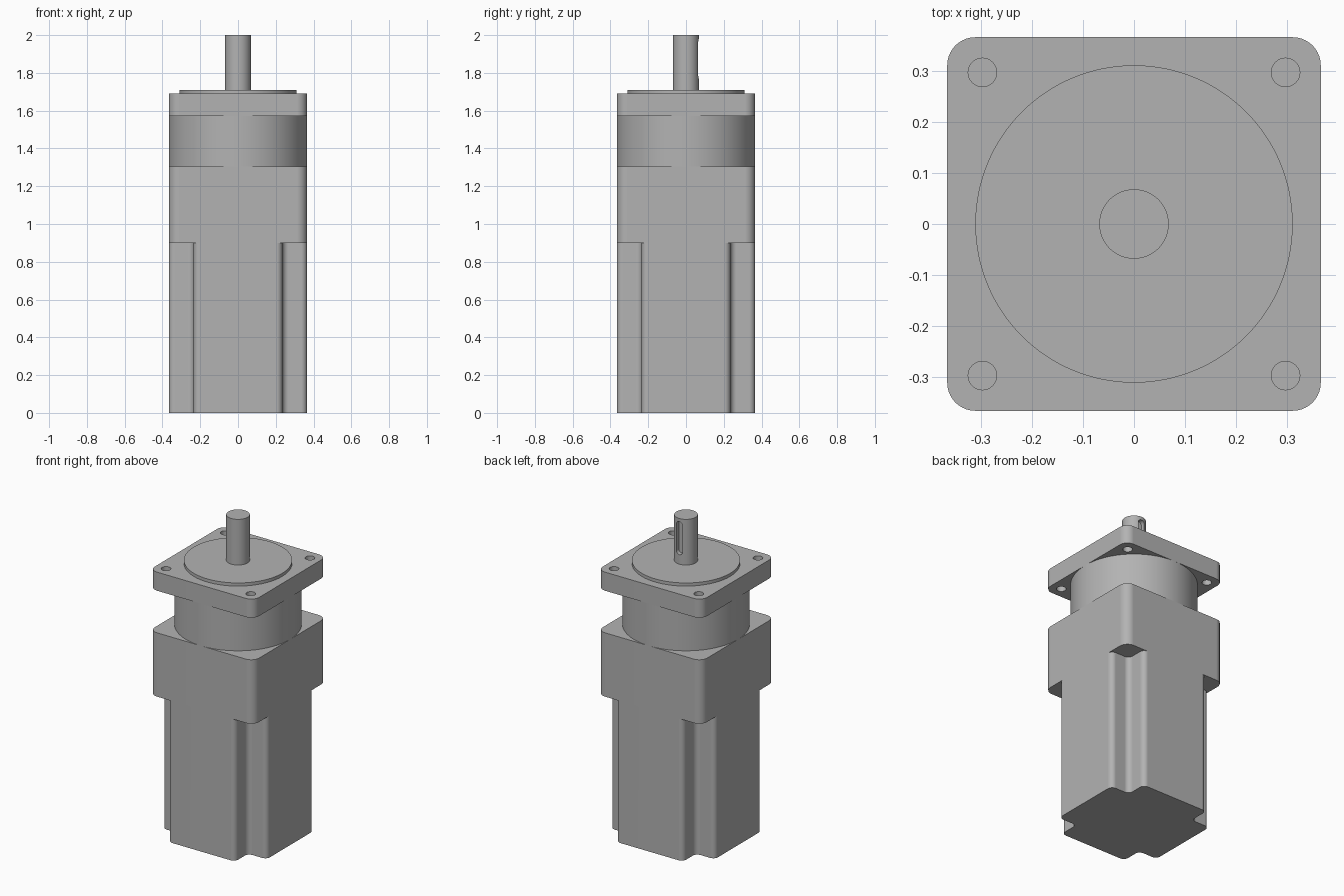
import bpy, bmesh, math
from mathutils import Vector

cube = bpy.data.objects.get("Cube")
if cube:
    bpy.data.objects.remove(cube, do_unlink=True)

HALF = 0.366      # half width of the housing
NOTCH = 0.235     # where the corner notches begin

grey = bpy.data.materials.new("machined_grey")
grey.use_nodes = True
grey.diffuse_color = (0.45, 0.45, 0.45, 1)
grey.node_tree.nodes["Principled BSDF"].inputs["Base Color"].default_value = grey.diffuse_color


def rounded(points, radius, steps=10):
    """Round every right-angled corner of a 2D outline."""
    out = []
    for i, p in enumerate(points):
        p = Vector(p)
        a = (Vector(points[i - 1]) - p).normalized() * radius
        b = (Vector(points[(i + 1) % len(points)]) - p).normalized() * radius
        for k in range(steps + 1):
            t = k / steps * math.pi / 2
            out.append(p + a * (1 - math.sin(t)) + b * (1 - math.cos(t)))
    return out


def circle(radius, count, cx=0, cy=0):
    return [Vector((cx + radius * math.cos(math.tau * i / count),
                    cy + radius * math.sin(math.tau * i / count))) for i in range(count)]


def prism(name, outline, z0, z1):
    """Extrude an outline from z0 up to z1."""
    bm = bmesh.new()
    base = bm.faces.new([bm.verts.new((p.x, p.y, z0)) for p in outline])
    top = bmesh.ops.extrude_face_region(bm, geom=[base])["geom"]
    bmesh.ops.translate(bm, vec=(0, 0, z1 - z0),
                        verts=[v for v in top if isinstance(v, bmesh.types.BMVert)])
    bmesh.ops.recalc_face_normals(bm, faces=bm.faces)
    mesh = bpy.data.meshes.new(name)
    bm.to_mesh(mesh)
    bm.free()
    mesh.materials.append(grey)
    obj = bpy.data.objects.new(name, mesh)
    bpy.context.collection.objects.link(obj)
    return obj


def activate(obj):
    bpy.ops.object.select_all(action="DESELECT")
    obj.select_set(True)
    bpy.context.view_layer.objects.active = obj


def cut(obj, cutter):
    """Subtract the cutter, then discard it."""
    cutter.hide_render = True
    mod = obj.modifiers.new("cut", "BOOLEAN")
    mod.operation, mod.solver, mod.object = "DIFFERENCE", "EXACT", cutter
    activate(obj)
    bpy.ops.object.modifier_apply(modifier=mod.name)
    bpy.data.objects.remove(cutter, do_unlink=True)


# Outlines: rounded square, and square with filleted corner notches
square = rounded([(-HALF, -HALF), (HALF, -HALF), (HALF, HALF), (-HALF, HALF)], 0.055)
notched = []
for sx, sy in ((1, -1), (1, 1), (-1, 1), (-1, -1)):
    corner = [(sx * NOTCH, sy * HALF), (sx * NOTCH, sy * NOTCH), (sx * HALF, sy * NOTCH)]
    notched += corner if sx * sy < 0 else corner[::-1]

# Housing stack
parts = [
    prism("motor_body", rounded(notched, 0.032), 0, 0.9),
    prism("adapter_block", square, 0.9, 1.305),
    prism("gearbox_barrel", circle(HALF, 128), 1.305, 1.572),
    prism("pilot_disc", circle(0.311, 128), 1.69, 1.71),
]

# Mounting flange with four through holes
flange = prism("mounting_flange", square, 1.572, 1.69)
for sx in (-1, 1):
    for sy in (-1, 1):
        cut(flange, prism("hole_cutter", circle(0.028, 32, sx * 0.297, sy * 0.297), 1.5, 1.8))
parts.append(flange)

# Output shaft with a round-ended keyway at the back
shaft = prism("output_shaft", circle(0.068, 64), 1.71, 2)
w = 0.022
slot = prism("keyway_cutter", rounded([(-w, 1.77), (w, 1.77), (w, 1.98), (-w, 1.98)], w * 0.999),
             -0.1, -0.04)
slot.rotation_euler.x = math.pi / 2
bpy.context.view_layer.update()
cut(shaft, slot)
parts.append(shaft)

for obj in parts:
    activate(obj)
    bpy.ops.object.shade_smooth_by_angle(angle=math.radians(30))
    obj.modifiers.new("even_normals", "WEIGHTED_NORMAL").keep_sharp = True
